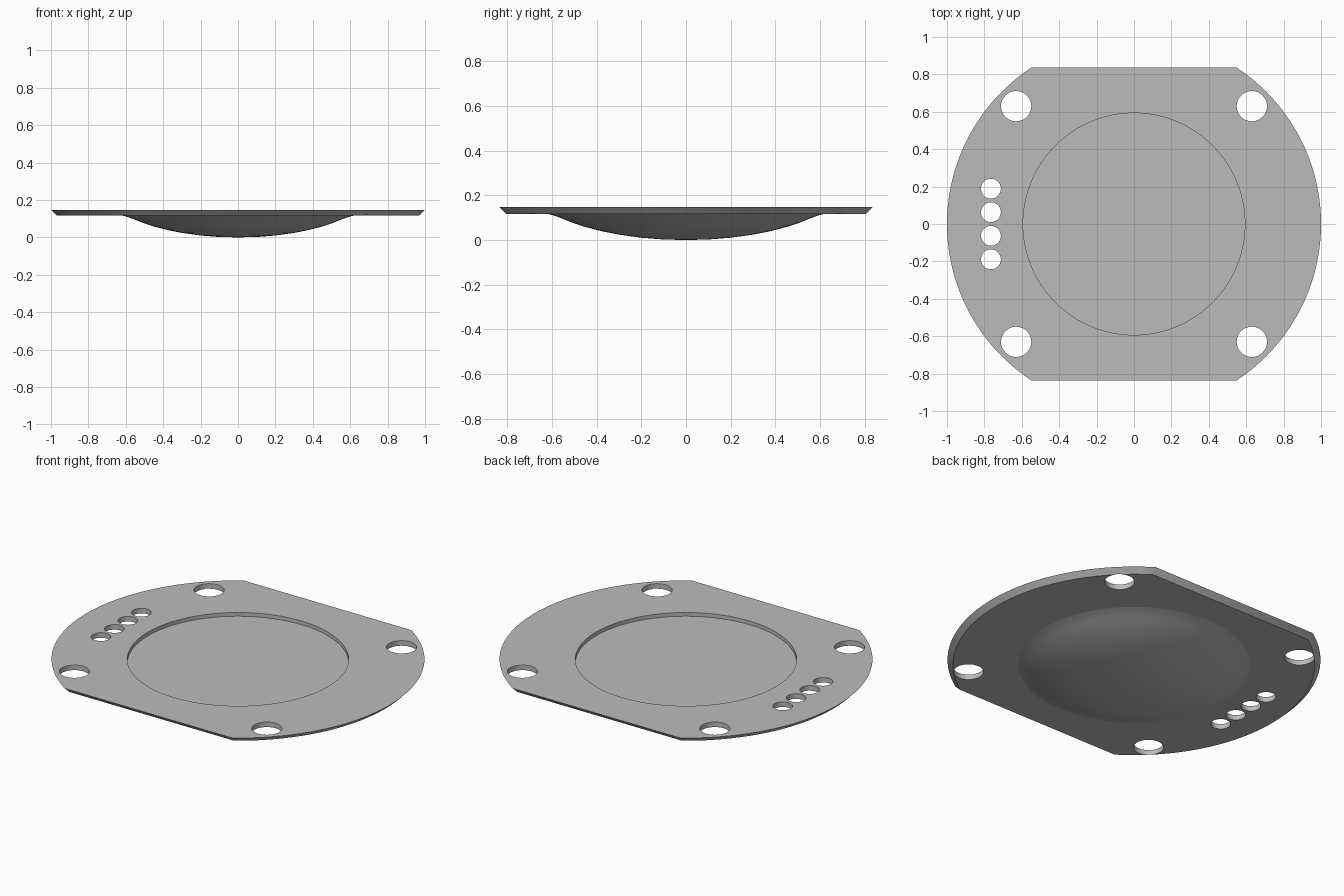
import bpy
import bmesh
import math

cube = bpy.data.objects.get("Cube")
if cube:
    bpy.data.objects.remove(cube, do_unlink=True)

TOP, UNDER = 0.147, 0.117      # plate faces
CHAMFER = 0.03
FLOOR = 0.125                  # recess floor

grey = bpy.data.materials.new("plain grey")
grey.use_nodes = True
colour = (0.5, 0.5, 0.5, 1)
grey.diffuse_color = colour
grey.node_tree.nodes["Principled BSDF"].inputs["Base Color"].default_value = colour


def make_object(name, bm):
    bmesh.ops.recalc_face_normals(bm, faces=bm.faces)
    mesh = bpy.data.meshes.new(name)
    bm.to_mesh(mesh)
    bm.free()
    mesh.materials.append(grey)
    obj = bpy.data.objects.new(name, mesh)
    bpy.context.collection.objects.link(obj)
    return obj


def select_only(obj):
    bpy.ops.object.select_all(action='DESELECT')
    obj.select_set(True)
    bpy.context.view_layer.objects.active = obj


def outline(radius, half_depth, steps=48):
    """Disc trimmed by two straight edges, front and back."""
    a = math.asin(half_depth / radius)
    angles = [-a + 2 * a * i / steps for i in range(steps + 1)]
    right = [(radius * math.cos(t), radius * math.sin(t)) for t in angles]
    return right + [(-x, -y) for x, y in right]


def add_cylinder(bm, x, y, radius, bottom, sides):
    result = bmesh.ops.create_cone(bm, cap_ends=True, segments=sides,
                                   radius1=radius, radius2=radius, depth=0.2)
    bmesh.ops.translate(bm, verts=result["verts"], vec=(x, y, bottom + 0.1))


# Plate with a bevelled rim, wider at the top
bm = bmesh.new()
upper = [bm.verts.new((x, y, TOP)) for x, y in outline(1, 0.836)]
lower = [bm.verts.new((x, y, UNDER))
         for x, y in outline(1 - CHAMFER, 0.836 - CHAMFER)]
bm.faces.new(upper)
bm.faces.new(lower)
for i in range(len(upper)):
    j = (i + 1) % len(upper)
    bm.faces.new((upper[i], upper[j], lower[j], lower[i]))
plate = make_object("plate", bm)

# Cutters: corner holes, row of small holes, round recess
bm = bmesh.new()
for x in (-0.63, 0.63):
    for y in (-0.63, 0.63):
        add_cylinder(bm, x, y, 0.081, 0.05, 48)
for i in range(4):
    add_cylinder(bm, -0.765, (i - 1.5) * 0.126, 0.053, 0.05, 40)
add_cylinder(bm, 0, 0, 0.593, FLOOR, 128)
cutter = make_object("cutter", bm)
cutter.hide_render = True

mod = plate.modifiers.new("cut", 'BOOLEAN')
mod.operation = 'DIFFERENCE'
mod.solver = 'EXACT'
mod.object = cutter
select_only(plate)
bpy.ops.object.modifier_apply(modifier=mod.name)
bpy.data.objects.remove(cutter, do_unlink=True)
bpy.ops.object.shade_smooth_by_angle(angle=math.radians(25))

# Shallow bowl under the plate, flaring out where it meets the underside
profile = [(0, 0), (0.1, 0.002), (0.2, 0.010), (0.3, 0.024), (0.38, 0.040),
           (0.45, 0.058), (0.51, 0.078), (0.56, 0.098), (0.59, 0.109),
           (0.625, UNDER + 0.001)]
bm = bmesh.new()
verts = [bm.verts.new((r, 0, z)) for r, z in profile]
edges = [bm.edges.new(pair) for pair in zip(verts, verts[1:])]
bmesh.ops.spin(bm, geom=verts + edges, cent=(0, 0, 0), axis=(0, 0, 1),
               angle=2 * math.pi, steps=96)
bmesh.ops.remove_doubles(bm, verts=bm.verts, dist=0.0005)
bowl = make_object("bowl", bm)
# Open shell: make sure it faces outward and down
if sum(f.normal.z for f in bowl.data.polygons) > 0:
    bowl.data.flip_normals()
select_only(bowl)
bpy.ops.object.shade_smooth_by_angle(angle=math.radians(35))
